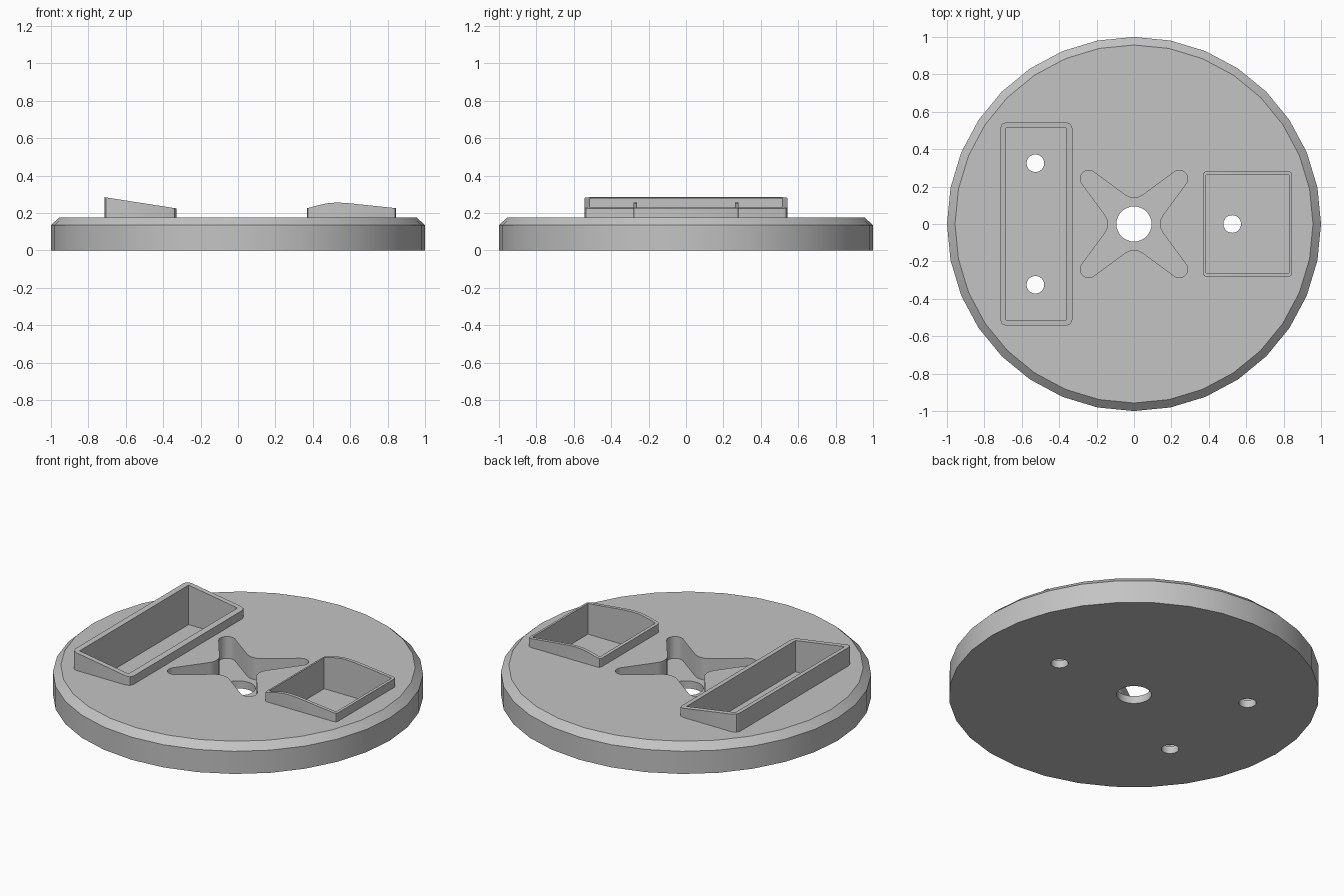
import bpy, bmesh, math
from mathutils import Vector

cube = bpy.data.objects.get("Cube")
if cube:
    bpy.data.objects.remove(cube, do_unlink=True)

GREY = bpy.data.materials.new("light grey")
GREY.use_nodes = True
GREY.diffuse_color = (0.55, 0.55, 0.55, 1)
GREY.node_tree.nodes["Principled BSDF"].inputs["Base Color"].default_value = GREY.diffuse_color

TOP = 0.175      # plate thickness
FLOOR = 0.045    # height of all recess floors


def prism(name, outline, depth, corner=0.0):
    """Extrude a closed outline of 3D points along depth; optionally chamfer upright edges."""
    bm = bmesh.new()
    face = bm.faces.new([bm.verts.new(p) for p in outline])
    new = bmesh.ops.extrude_face_region(bm, geom=[face])["geom"]
    bmesh.ops.translate(bm, vec=depth, verts=[v for v in new if isinstance(v, bmesh.types.BMVert)])
    bmesh.ops.recalc_face_normals(bm, faces=bm.faces)
    if corner:
        upright = [e for e in bm.edges
                   if (e.verts[0].co - e.verts[1].co).normalized().cross(Vector((0, 0, 1))).length < 0.01]
        bmesh.ops.bevel(bm, geom=upright, offset=corner, segments=2, profile=0.5, affect='EDGES')
    mesh = bpy.data.meshes.new(name)
    bm.to_mesh(mesh)
    bm.free()
    mesh.materials.append(GREY)
    obj = bpy.data.objects.new(name, mesh)
    bpy.context.collection.objects.link(obj)
    return obj


def circle(x, y, r, z, n):
    return [(x + r * math.sin(2 * math.pi * i / n), y + r * math.cos(2 * math.pi * i / n), z)
            for i in range(n)]


def box_cutter(x0, x1, half):
    return prism("recess_cutter", [(x0, -half, FLOOR), (x1, -half, FLOOR),
                                   (x1, half, FLOOR), (x0, half, FLOOR)], (0, 0, 0.5))


def activate(obj):
    bpy.ops.object.select_all(action='DESELECT')
    obj.select_set(True)
    bpy.context.view_layer.objects.active = obj


def cut(obj, cutter):
    activate(obj)
    mod = obj.modifiers.new("cut", 'BOOLEAN')
    mod.operation = 'DIFFERENCE'
    mod.solver = 'EXACT'
    mod.object = cutter
    bpy.ops.object.modifier_apply(modifier=mod.name)


# Round plate with a chamfered upper rim
plate = prism("round_plate", circle(0, 0, 1, 0, 32), (0, 0, TOP))
bm = bmesh.new()
bm.from_mesh(plate.data)
upper = max(bm.faces, key=lambda f: f.calc_center_median().z)
bmesh.ops.inset_region(bm, faces=[upper], thickness=0.043)
for v in bm.verts:
    if v.co.z > 0.1 and v.co.xy.length > 0.99:
        v.co.z = 0.135
bm.to_mesh(plate.data)
bm.free()

# Tray walls: side profile extruded across the plate
long_profile = [(-0.715, TOP), (-0.33, TOP), (-0.33, 0.225), (-0.715, 0.285)]
short_profile = [(0.37, TOP), (0.845, TOP), (0.845, 0.226), (0.58, 0.254), (0.53, 0.256),
                 (0.49, 0.254), (0.45, 0.247), (0.37, 0.226)]
trays = []
for name, profile, half, corner, inner in [
        ("long_tray_wall", long_profile, 0.543, 0.03, (-0.685, -0.363, 0.513)),
        ("short_tray_wall", short_profile, 0.282, 0.017, (0.385, 0.83, 0.262))]:
    wall = prism(name, [(x, -half, z) for x, z in profile], (0, 2 * half, 0), corner)
    cutter = box_cutter(*inner)
    for obj in (wall, plate):
        cut(obj, cutter)
    bpy.data.objects.remove(cutter, do_unlink=True)
    trays.append(wall)

# Four-armed recess with rounded tips
star = []
for arm in range(4):
    turn = math.radians(-90 * arm)
    points = [(0, 0.14), (0.025, 0.143), (0.045, 0.153)]
    for k in range(9):
        a = math.radians(125 - 20 * k)
        points.append((0.242 + 0.045 * math.cos(a), 0.242 + 0.045 * math.sin(a)))
    points += [(0.153, 0.045), (0.143, 0.025)]
    for x, y in points:
        star.append((x * math.cos(turn) - y * math.sin(turn),
                     x * math.sin(turn) + y * math.cos(turn), FLOOR))
cutters = [prism("star_cutter", star, (0, 0, 0.5))]

# Through holes
for x, y, r in [(0, 0, 0.094), (-0.527, 0.325, 0.047), (-0.527, -0.325, 0.047), (0.525, 0, 0.047)]:
    cutters.append(prism("hole_cutter", circle(x, y, r, -0.2, 32), (0, 0, 0.7)))
for cutter in cutters:
    cut(plate, cutter)
    bpy.data.objects.remove(cutter, do_unlink=True)

# Smooth curved walls, keep edges crisp
for obj in [plate] + trays:
    activate(obj)
    bpy.ops.object.shade_smooth_by_angle(angle=math.radians(25))
